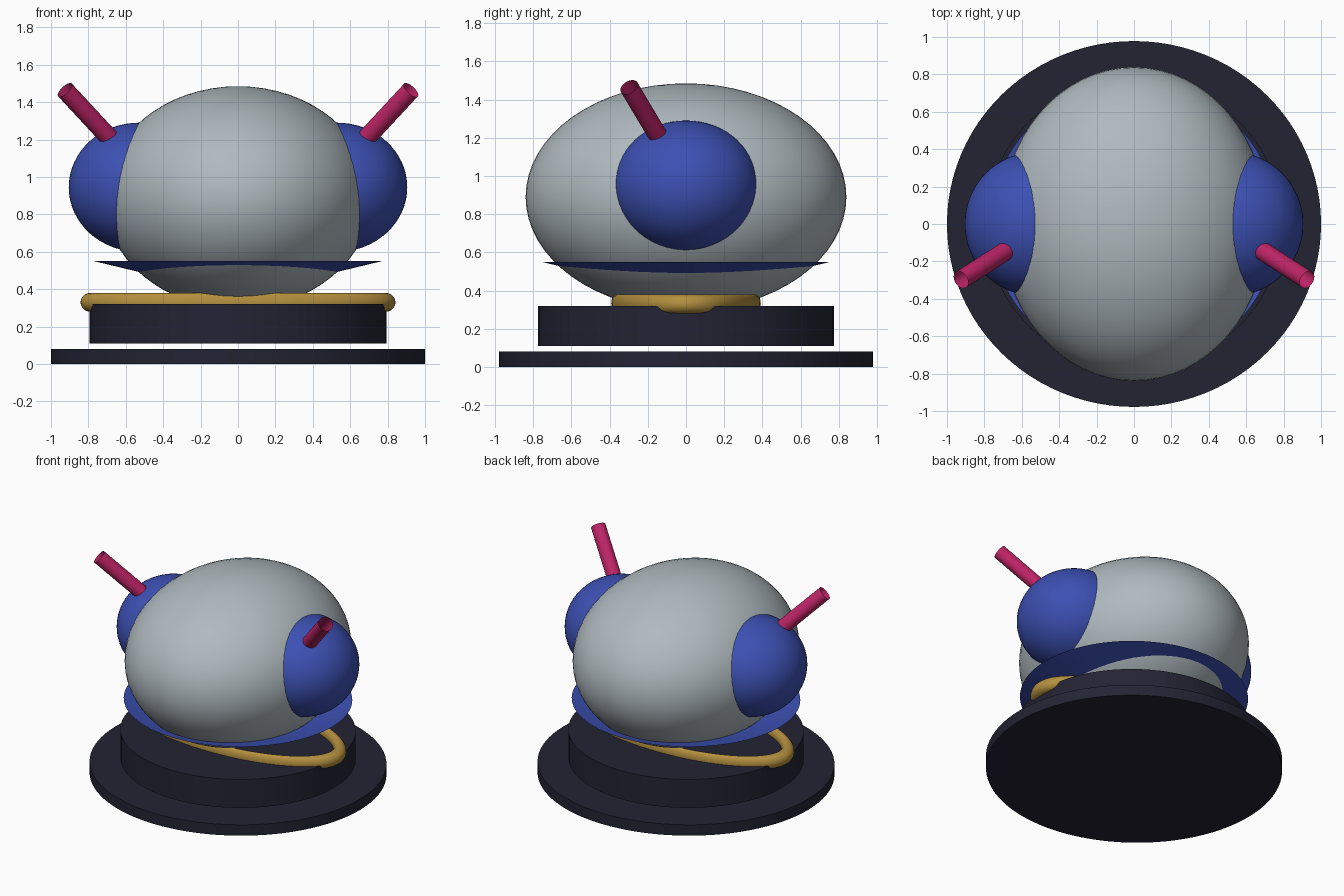
import bpy, math
from mathutils import Vector

if "Cube" in bpy.data.objects:
    bpy.data.objects.remove(bpy.data.objects["Cube"])


def material(name, rgb):
    m = bpy.data.materials.new(name)
    m.diffuse_color = (*rgb, 1)
    m.use_nodes = True
    m.node_tree.nodes["Principled BSDF"].inputs["Base Color"].default_value = m.diffuse_color
    return m


GREY = material("pale grey", (0.43, 0.49, 0.52))
BLUE = material("royal blue", (0.045, 0.08, 0.45))
DARK = material("dark navy", (0.017, 0.017, 0.034))
GOLD = material("gold", (0.46, 0.28, 0.05))
PINK = material("magenta", (0.52, 0.018, 0.135))
SQUASH = 0.978  # round parts are slightly narrower front to back


def finish(name, mat, scale=(1, 1, 1)):
    ob = bpy.context.object
    ob.name = name
    ob.scale = scale
    ob.data.materials.append(mat)
    bpy.ops.object.transform_apply(location=False, rotation=False, scale=True)
    bpy.ops.object.shade_smooth_by_angle(angle=math.radians(35))
    return ob


def ellipsoid(name, mat, centre, radii):
    bpy.ops.mesh.primitive_uv_sphere_add(segments=64, ring_count=32, radius=1, location=centre)
    return finish(name, mat, radii)


def disc(name, mat, radius, z0, z1):
    bpy.ops.mesh.primitive_cylinder_add(vertices=96, radius=radius, depth=z1 - z0,
                                        location=(0, 0, (z0 + z1) / 2))
    return finish(name, mat, (1, SQUASH, 1))


def open_tube(name, mat, start, end, radius):
    a, b = Vector(start), Vector(end)
    bpy.ops.mesh.primitive_cylinder_add(vertices=32, radius=radius, depth=(b - a).length,
                                        end_fill_type='NOTHING', location=(a + b) / 2)
    bpy.context.object.rotation_euler = (b - a).to_track_quat('Z', 'Y').to_euler()
    return finish(name, mat)


# Two-step floating base
disc("base_plate", DARK, 1.0, 0.0, 0.08)
disc("base_drum", DARK, 0.793, 0.11, 0.32)

# Squashed gold ring lying on the drum
bpy.ops.mesh.primitive_torus_add(major_segments=96, minor_segments=20, major_radius=0.792,
                                 minor_radius=0.05, location=(0, 0, 0.33))
finish("gold_ring", GOLD, (1, 0.465, 1))

# Main body
ellipsoid("body", GREY, (0, 0, 0.89), (0.715, 0.84, 0.595))

# Shallow open collar flaring out under the body
bpy.ops.mesh.primitive_cone_add(vertices=96, radius1=0.45, radius2=0.77, depth=0.077,
                                end_fill_type='NOTHING', location=(0, 0, 0.5115))
finish("collar", BLUE, (1, SQUASH, 1))

# Side pods with hollow antennae
for side, s in (("left", -1), ("right", 1)):
    ellipsoid(side + "_pod", BLUE, (s * 0.53, 0, 0.945), (0.375, 0.383, 0.345))
    open_tube(side + "_antenna", PINK, (s * 0.67, -0.134, 1.19), (s * 0.925, -0.298, 1.465), 0.05)
